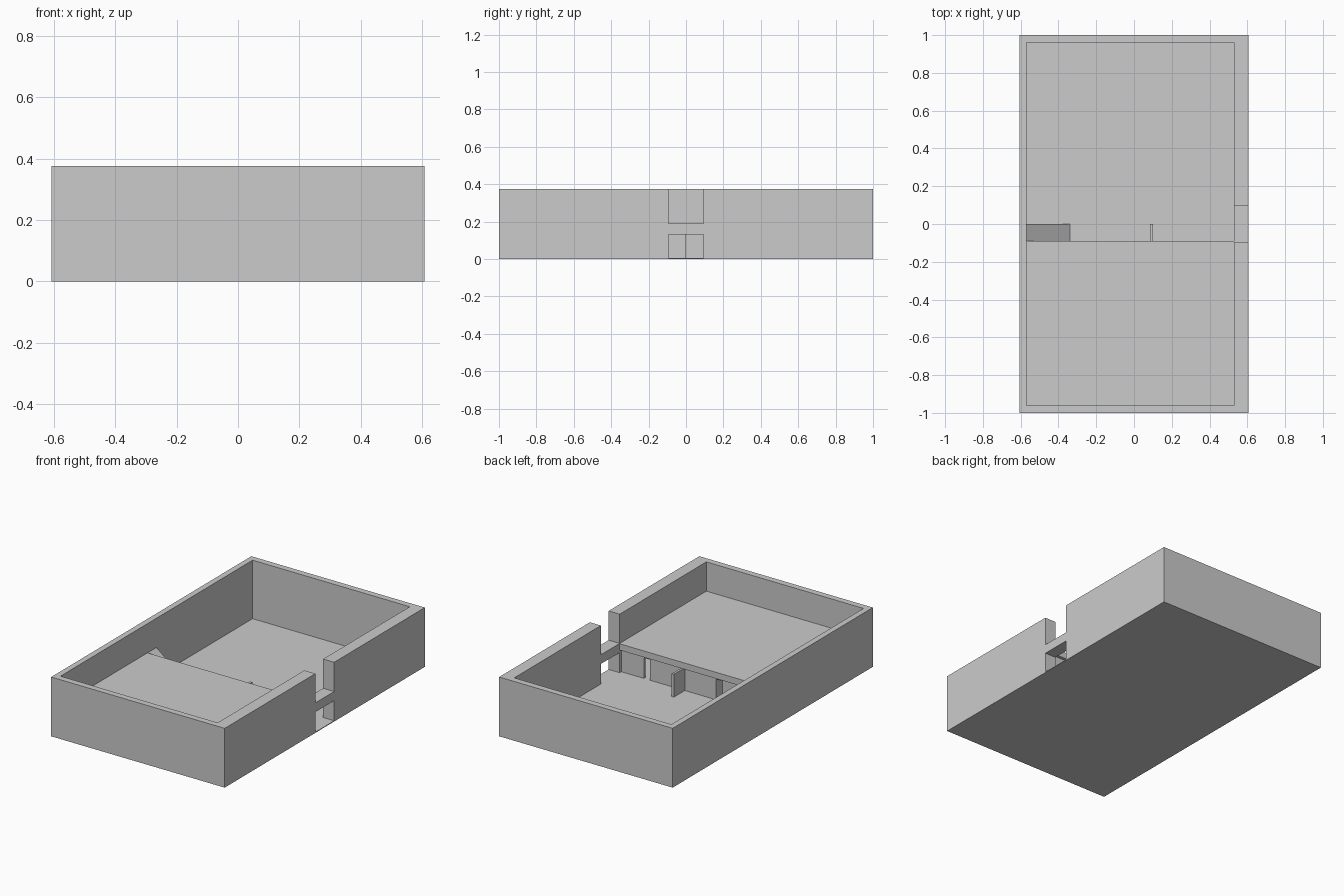
import bpy, bmesh
from mathutils import Vector

if "Cube" in bpy.data.objects:
    bpy.data.objects.remove(bpy.data.objects["Cube"])


def prism(name, base, direction):
    """Extrude a closed polygon of 3D points along a direction."""
    bm = bmesh.new()
    face = bm.faces.new([bm.verts.new(p) for p in base])
    ext = bmesh.ops.extrude_face_region(bm, geom=[face], use_keep_orig=True)
    verts = [g for g in ext["geom"] if isinstance(g, bmesh.types.BMVert)]
    bmesh.ops.translate(bm, verts=verts, vec=Vector(direction))
    bmesh.ops.recalc_face_normals(bm, faces=bm.faces)
    mesh = bpy.data.meshes.new(name)
    bm.to_mesh(mesh)
    bm.free()
    obj = bpy.data.objects.new(name, mesh)
    bpy.context.collection.objects.link(obj)
    return obj


def box(name, x0, x1, y0, y1, z0, z1):
    base = [(x0, y0, z0), (x1, y0, z0), (x1, y1, z0), (x0, y1, z0)]
    return prism(name, base, (0, 0, z1 - z0))


W, H = 0.607, 0.375              # half width, wall height
LEFT, RIGHT, END = -0.57, 0.53, 0.96   # inner wall faces
FLOOR, CEIL, DECK = 0.005, 0.15, 0.19  # storey heights
GAP, EDGE = 0.094, -0.09         # doorway half width, deck edge

# Ground slab
box("ground_floor", -W, W, -1, 1, 0, FLOOR)

# Outer walls: one ring, open at the right-hand doorway
ring = [(W, GAP), (W, 1), (-W, 1), (-W, -1), (W, -1), (W, -GAP),
        (RIGHT, -GAP), (RIGHT, -END), (LEFT, -END), (LEFT, END),
        (RIGHT, END), (RIGHT, GAP)]
prism("outer_walls", [(x, y, FLOOR) for x, y in ring], (0, 0, H - FLOOR))

# Beam between lower and upper doorway
box("doorway_beam", RIGHT, W, -GAP, GAP, 0.132, DECK)

# Upper deck over the front half
box("upper_deck", LEFT, RIGHT, -END, EDGE, CEIL, DECK)

# Lower room wall with two narrow doorways
doors = [(-0.18, -0.133), (0.33, 0.372)]
stops = [LEFT] + [x for d in doors for x in d] + [RIGHT]
for i in range(0, len(stops), 2):
    box("room_wall", stops[i], stops[i + 1], -0.125, -0.11, FLOOR, CEIL)
for x0, x1 in doors:
    box("door_lintel", x0, x1, -0.125, -0.11, 0.135, CEIL)

# Partitions; one reaches out past the deck
box("long_partition", 0.085, 0.1, -0.11, 0, FLOOR, CEIL)
for x in (-0.133, 0.085):
    box("room_partition", x, x + 0.015, -END, -0.125, FLOOR, CEIL)

# Ramp up to the deck along its edge
prism("ramp", [(LEFT, EDGE, FLOOR), (-0.34, EDGE, FLOOR), (LEFT, EDGE, DECK)],
      (0, -EDGE, 0))
